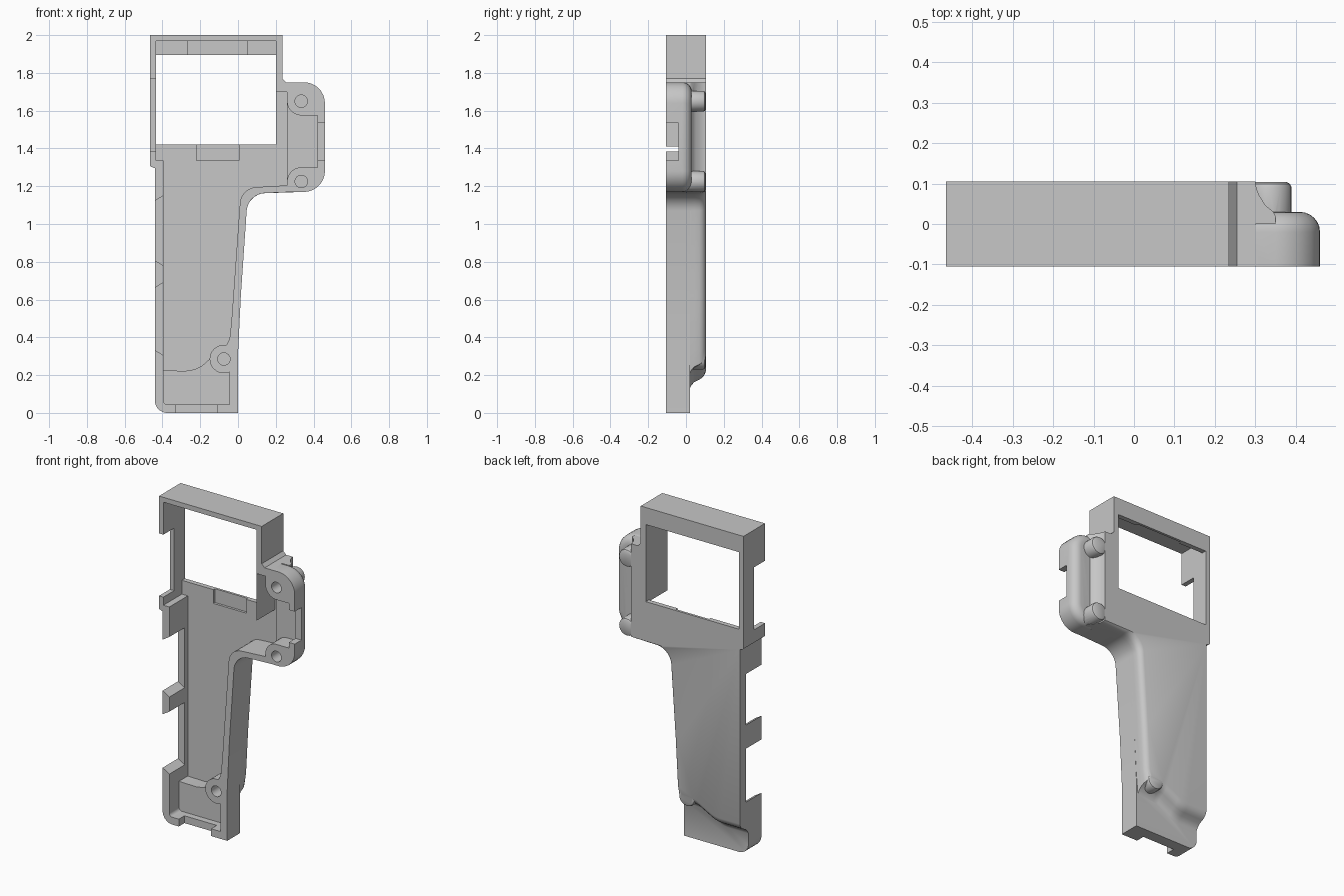
import bpy, bmesh, math
from mathutils import Vector

cube = bpy.data.objects.get("Cube")
if cube:
    bpy.data.objects.remove(cube)

FRONT, BACK, FLOOR = -0.105, 0.105, 0.075
OPEN = -0.3   # cutters start well in front of the shell
GREY = (0.57, 0.57, 0.57, 1)

plastic = bpy.data.materials.new("grey_plastic")
plastic.use_nodes = True
plastic.diffuse_color = GREY
plastic.node_tree.nodes["Principled BSDF"].inputs["Base Color"].default_value = GREY


def rounded(corners, steps=7):
    """Turn (x, z) or (x, z, radius) corners into an outline with filleted corners."""
    out = []
    for i, c in enumerate(corners):
        p = Vector(c[:2])
        if len(c) == 2:
            out.append(p)
            continue
        a = (Vector(corners[i - 1][:2]) - p).normalized()
        b = (Vector(corners[(i + 1) % len(corners)][:2]) - p).normalized()
        half = a.angle(b) / 2
        centre = p + (a + b).normalized() * c[2] / math.sin(half)
        reach = c[2] / math.tan(half)
        start, end = p + a * reach - centre, p + b * reach - centre
        for k in range(steps + 1):
            spoke = start.lerp(end, k / steps).normalized()
            out.append(centre + spoke * c[2])
    return out


def loft(name, rings):
    """Solid through (y, outline) rings, all with the same number of points."""
    bm = bmesh.new()
    loops = [[bm.verts.new((p[0], y, p[1])) for p in pts] for y, pts in rings]
    n = len(loops[0])
    for lo, hi in zip(loops, loops[1:]):
        for i in range(n):
            j = (i + 1) % n
            bm.faces.new((lo[i], lo[j], hi[j], hi[i]))
    bm.faces.new(loops[0])
    bm.faces.new(loops[-1])
    bmesh.ops.recalc_face_normals(bm, faces=bm.faces)
    mesh = bpy.data.meshes.new(name)
    bm.to_mesh(mesh)
    bm.free()
    mesh.materials.append(plastic)
    obj = bpy.data.objects.new(name, mesh)
    bpy.context.collection.objects.link(obj)
    return obj


def prism(name, corners, y0, y1):
    pts = rounded(corners)
    return loft(name, [(y0, pts), (y1, pts)])


def box(name, x0, x1, z0, z1, y1, y0=OPEN):
    return prism(name, [(x0, z0), (x1, z0), (x1, z1), (x0, z1)], y0, y1)


def arc(centre, r, a0, a1, n=10):
    angles = [math.radians(a0 + (a1 - a0) * k / n) for k in range(n + 1)]
    return [(centre[0] + r * math.cos(a), centre[1] + r * math.sin(a)) for a in angles]


def disc(name, centre, sections):
    return loft(name, [(y, arc(centre, r, 0, 345, 23)) for y, r in sections])


def combine(body, other, operation):
    mod = body.modifiers.new(operation.lower(), 'BOOLEAN')
    mod.operation, mod.object, mod.solver = operation, other, 'EXACT'
    bpy.context.view_layer.objects.active = body
    bpy.ops.object.modifier_apply(modifier=mod.name)
    bpy.data.objects.remove(other)


# Shared frame outline, running from the upper right round to the left side
frame = [(0.255, 1.75), (0.235, 1.77), (0.235, 2.0), (-0.465, 2.0),
         (-0.465, 1.305, 0.008), (-0.44, 1.295)]
bosses = {"upper": (0.335, 1.65), "lower": (0.335, 1.225), "foot": (-0.075, 0.285)}

# Front half of the shell: foot, grip and frame
shell = prism("handle_half_shell",
              [(-0.44, 0, 0.065), (0, 0), (0, 0.31), (0.015, 0.62), (0.052, 1.16, 0.1),
               (0.3, 1.17), (0.3, 1.75)] + frame, FRONT, 0.02)


# Back half: step above the foot, rounded grip edge, flare into the side pod
def back_outline(edge, flare, drop):
    return rounded([(-0.44, 0.19 - drop), (-0.27, 0.19 - drop, 0.15),
                    (-0.14, 0.26 - drop, 0.08), (-0.012 - edge, 0.27 - drop),
                    (-edge, 0.34), (0.015 - edge, 0.62), (0.052 - edge, 1.16 + edge / 2, 0.1),
                    (0.3 + flare, 1.17 + edge / 4), (0.3 + flare, 1.75)] + frame)


sections = [(0.0, 0, 0.05, 0.06), (0.02, 0, 0.05, 0.06), (0.03, 0, 0.045, 0.042),
            (0.045, 0, 0.026, 0.026), (0.07, 0, 0.01, 0.014), (0.085, 0.005, 0.004, 0.004),
            (0.097, 0.014, 0.001, -0.01), (BACK, 0.03, 0, -0.03)]
combine(shell, loft("grip_back", [(y, back_outline(e, f, s)) for y, e, f, s in sections]), 'UNION')


# Side pod with a rounded back edge
def pod_outline(d):
    r = 0.11 - d
    return rounded([(0.22, 1.17 + d), (0.46 - d, 1.17 + d, r), (0.46 - d, 1.75 - d, r), (0.22, 1.75 - d)])


pod = [(FRONT, pod_outline(0))]
for k in range(7):
    a = math.radians(15 * k)
    pod.append((-0.02 + 0.05 * math.sin(a), pod_outline(0.05 * (1 - math.cos(a)))))
combine(shell, loft("side_pod", pod), 'UNION')

# Screw bosses bulging out of the back
for name, centre in bosses.items():
    profile = [(-0.005, 0.055), (0.09, 0.055), (0.099, 0.051), (BACK - 0.001, 0.042)]
    combine(shell, disc(name + "_boss", centre, profile), 'UNION')

# Hollows and notches
foot, low, up = bosses["foot"], bosses["lower"], bosses["upper"]
cutters = [
    box("window", -0.435, 0.2, 1.42, 1.895, 0.3),
    box("frame_hollow", -0.435, 0.2, 1.335, 1.97, FLOOR),
    prism("grip_hollow",
          [(-0.395, 0.225), (-0.28, 0.222), (-0.23, 0.23), (-0.19, 0.25)]
          + arc(foot, 0.075, 180, 80)
          + [(-0.045, 0.39), (-0.035, 0.48), (0.016, 1.19, 0.09), (0.26, 1.205),
             (0.26, 1.7), (0.2, 1.7), (0.2, 1.41), (-0.395, 1.41)], OPEN, FLOOR),
    prism("foot_hollow",
          [(-0.395, 0.045, 0.02), (-0.045, 0.045)] + arc(foot, 0.075, -67, -180)
          + [(-0.395, 0.29)], OPEN, -0.01),
    prism("pod_hollow",
          [(0.25, low[1])] + arc(low, 0.075, 180, 90)
          + [(0.42, 1.3), (0.42, 1.575)] + arc(up, 0.075, 270, 180)
          + [(0.25, up[1])], OPEN, 0.0),
    box("lower_latch_recess", -0.22, 0.005, 1.335, 1.44, 0.09),
    box("upper_latch_recess", -0.265, 0.05, 1.88, 1.97, 0.09),
    box("frame_notch", -0.6, -0.43, 1.385, 1.77, 0.0),
    box("pod_notch", 0.415, 0.6, 1.335, 1.535, -0.04),
    box("foot_notch", -0.33, -0.11, -0.1, 0.05, -0.05),
]
# Left wall notches with slanted ends
for z0, z1 in ((0.32, 0.675), (0.795, 1.135)):
    cutters.append(prism("grip_notch", [(-0.46, z0 + 0.025), (-0.39, z0 - 0.018),
                                        (-0.39, z1 + 0.018), (-0.46, z1 - 0.025)], OPEN, 0.045))
for name, centre in bosses.items():
    cutters.append(disc(name + "_screw_hole", centre, [(OPEN, 0.033), (0.06, 0.033)]))
for cutter in cutters:
    combine(shell, cutter, 'DIFFERENCE')

# Smooth the fillets, keep hard edges
bpy.ops.object.select_all(action='DESELECT')
shell.select_set(True)
bpy.context.view_layer.objects.active = shell
bpy.ops.object.shade_smooth_by_angle(angle=math.radians(32))
